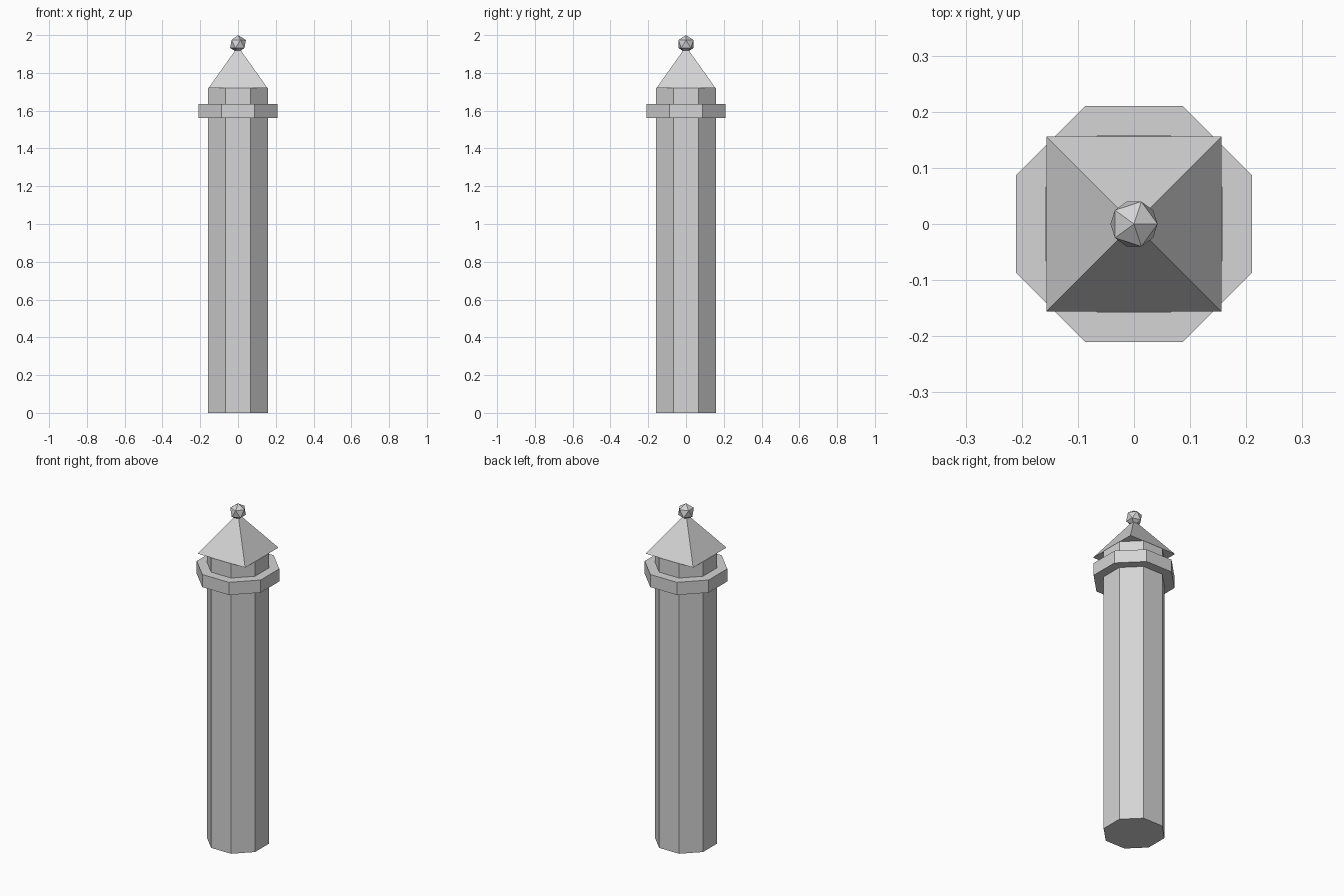
import bpy
import math

cube = bpy.data.objects.get("Cube")
if cube:
    bpy.data.objects.remove(cube, do_unlink=True)

grey = bpy.data.materials.new("light_grey")
grey.use_nodes = True
colour = (0.66, 0.66, 0.66, 1)
grey.diffuse_color = colour
grey.node_tree.nodes["Principled BSDF"].inputs["Base Color"].default_value = colour


def finish(name):
    obj = bpy.context.object
    obj.name = name
    obj.data.materials.append(grey)


def prism(name, sides, apothem, bottom, top, tip=False):
    """Upright prism or pyramid with a flat side facing the front."""
    radius = apothem / math.cos(math.pi / sides)
    bpy.ops.mesh.primitive_cone_add(
        vertices=sides, radius1=radius, radius2=0 if tip else radius,
        depth=top - bottom, location=(0, 0, (bottom + top) / 2),
        rotation=(0, 0, math.pi / sides))
    finish(name)


# Octagonal shaft and the collar around it
prism("shaft", 8, 0.158, 0, 1.72)
prism("collar", 8, 0.21, 1.56, 1.635)

# Four-sided pointed roof
prism("roof", 4, 0.156, 1.72, 1.94, tip=True)

# Faceted ball on the roof tip
ball_radius = 0.047
bpy.ops.mesh.primitive_ico_sphere_add(
    subdivisions=1, radius=ball_radius, location=(0, 0, 2 - ball_radius))
finish("finial")
